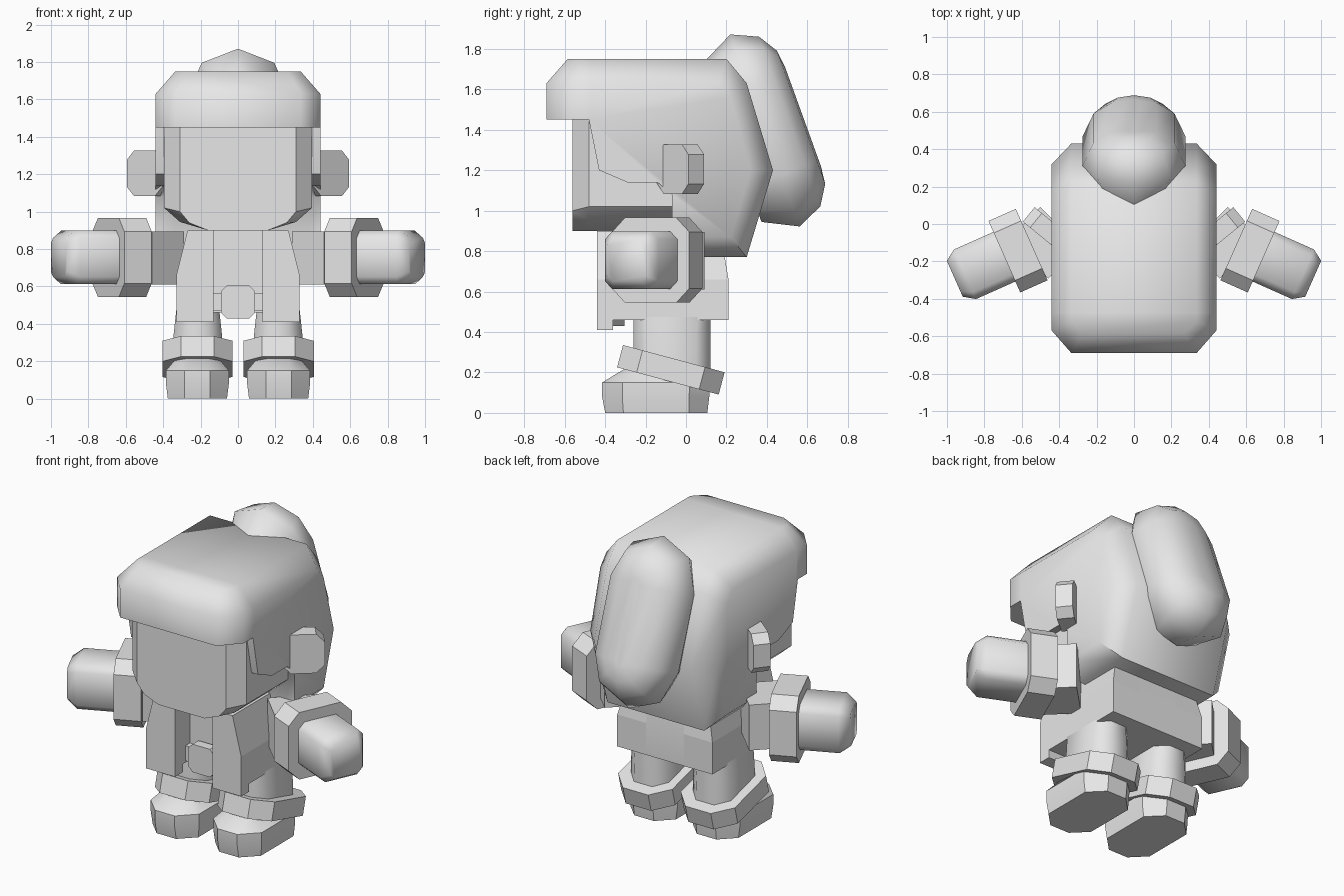
import bpy, bmesh, math
from mathutils import Matrix, Vector

if "Cube" in bpy.data.objects:
    bpy.data.objects.remove(bpy.data.objects["Cube"])

grey = bpy.data.materials.new("plain grey")
grey.diffuse_color = (0.8, 0.8, 0.8, 1)
grey.use_nodes = True
grey.node_tree.nodes["Principled BSDF"].inputs["Base Color"].default_value = grey.diffuse_color


def loft(name, rings, angle=30, mat=None, mirror=False):
    """Skin closed rings of equal length, cap both ends."""
    bm = bmesh.new()
    rows = [[bm.verts.new(p) for p in r] for r in rings]
    n = len(rows[0])
    for a, b in zip(rows, rows[1:]):
        for i in range(n):
            j = (i + 1) % n
            bm.faces.new((a[i], a[j], b[j], b[i]))
    bm.faces.new(rows[0][::-1])
    bm.faces.new(rows[-1])
    if mat:
        bm.transform(mat)
    bmesh.ops.recalc_face_normals(bm, faces=bm.faces[:])
    me = bpy.data.meshes.new(name)
    bm.to_mesh(me)
    bm.free()
    me.materials.append(grey)
    me.shade_smooth()
    me.set_sharp_from_angle(angle=math.radians(angle))
    ob = bpy.data.objects.new(name, me)
    bpy.context.collection.objects.link(ob)
    if mirror:
        ob.modifiers.new("Mirror", 'MIRROR')
    return ob


def octa(hx, hy, c, z, cx=0, cy=0):
    """Chamfered rectangle at height z."""
    pts = [(hx, hy - c), (hx - c, hy), (c - hx, hy), (-hx, hy - c),
           (-hx, c - hy), (c - hx, -hy), (hx - c, -hy), (hx, c - hy)]
    return [(x + cx, y + cy, z) for x, y in pts]


def rect(x0, x1, y0, y1, z):
    return [(x0, y0, z), (x1, y0, z), (x1, y1, z), (x0, y1, z)]


def at_x(x, pts):
    return [(x, y, z) for y, z in pts]


def sym(half):
    """Mirror a half outline of (x, other) pairs."""
    return half + [(-x, v) for x, v in reversed(half)]


def aim(center, degrees):
    """Local z points sideways, turned about the vertical."""
    return (Matrix.Translation(center) @ Matrix.Rotation(math.radians(degrees), 4, 'Z')
            @ Matrix.Rotation(math.pi / 2, 4, 'Y'))


# Helmet: side profile lofted across x, chamfered at the sides
skirt = [(-.07, 1.08), (-.14, 1.14), (-.29, 1.14), (-.43, 1.2), (-.48, 1.45)]
outer = [(-.48, 1.75), (.2, 1.75), (.3, 1.63), (.43, 1.2), (.3, .77), (-.07, .77)] + skirt
inner = [(-.48, 1.63), (.16, 1.63), (.22, 1.56), (.32, 1.2), (.22, .87), (-.07, .87)] + skirt
loft("helmet", [at_x(-.44, inner), at_x(-.335, outer), at_x(.335, outer), at_x(.44, inner)], 50)

# Brim over the face
low = sym([(.44, -.47), (.44, -.57), (.335, -.69)])
top = sym([(.335, -.47), (.335, -.52), (.27, -.585)])
loft("brim", [[(x, y, z) for x, y in o] for o, z in ((low, 1.45), (low, 1.63), (top, 1.75))], 50)

# Face block
front = sym([(.31, 1.5), (.31, 1.0), (.26, .94), (.16, .9)])
back = sym([(.395, 1.5), (.395, 1.02), (.31, .945), (.16, .9)])
loft("face", [[(x, y, z) for x, z in o] for o, y in ((front, -.56), (back, -.48), (back, 0))], 40)

# Tilted capsule on the back of the helmet
along, out, mid = Vector((0, -.34, .94)), Vector((0, .94, .34)), Vector((0, .4, 1.4))


def stadium(r, d):
    ring = []
    for s in (1, -1):
        for k in range(5):
            a = k * math.pi / 4
            ring.append(Vector((s * r * math.cos(a), 0, 0))
                        + along * s * (.23 + r * math.sin(a)) + out * d + mid)
    return ring


loft("back_capsule", [stadium(r, d) for r, d in
                      ((.19, -.18), (.275, -.01), (.216, .12), (.12, .18), (.03, .19))], 50)

# Ear discs
loft("ear_disc", [octa(.122, .122, .05, -.1), octa(.122, .122, .05, 0)], 30,
     aim((.5, -.065, 1.205), -50.7), True)

# Open coat: two halves with a recessed middle
side = [(-.44, .41), (-.36, .41), (-.36, .46), (.21, .46), (.21, .66), (-.44, .66)]
loft("coat_lower", [at_x(.13, side), at_x(.33, side)], 20, None, True)
loft("coat_upper", [rect(.13, .33, -.44, .21, .66), rect(.13, .27, -.44, .17, .9)], 20, None, True)
loft("body", [rect(-.135, .135, -.29, .21, .46), rect(-.135, .135, -.29, .21, .66),
              rect(-.135, .135, -.29, .17, .9)], 20)

# Belt and buckle
loft("belt", [rect(-.15, .15, -.335, -.25, .47), rect(-.15, .15, -.335, -.25, .565)], 20)
loft("buckle", [octa(.09, .0875, .03, -.06), octa(.09, .0875, .03, 0)], 20,
     Matrix.Translation((0, -.365, .517)) @ Matrix.Rotation(math.pi / 2, 4, 'X'))

# Arms: upper arm, cuff, hand
loft("upper_arm", [rect(-.1425, .1425, -.15, .15, -.12), rect(-.1425, .1425, -.15, .15, .12)], 20,
     aim((.48, -.10, .7525), -45), True)
arm = aim((.62, -.1425, .755), -24)
loft("arm_cuff", [octa(.21, .209, .07, -.08), octa(.21, .209, .07, .08)], 30, arm, True)
loft("hand", [octa(.143, .145, .04, 0), octa(.143, .145, .04, .31), octa(.105, .105, .03, .37)],
     60, arm, True)

# Legs, boot cuffs and feet
loft("leg", [octa(.135, .19, .07, .12, .215, -.07), octa(.13, .19, .07, .335, .215, -.07),
             octa(.11, .19, .06, .52, .215, -.07)], 50, None, True)
loft("boot_cuff", [octa(.188, .26, .1, -.057), octa(.188, .26, .1, .057)], 30,
     Matrix.Translation((.217, -.075, .213)) @ Matrix.Rotation(math.radians(-15), 4, 'X'), True)
loft("foot", [octa(.158, .2525, .09, 0, .217, -.147), octa(.168, .265, .1, .08, .217, -.15),
              octa(.168, .267, .1, .15, .217, -.148), octa(.11, .2, .06, .22, .217, -.1)],
     35, None, True)
